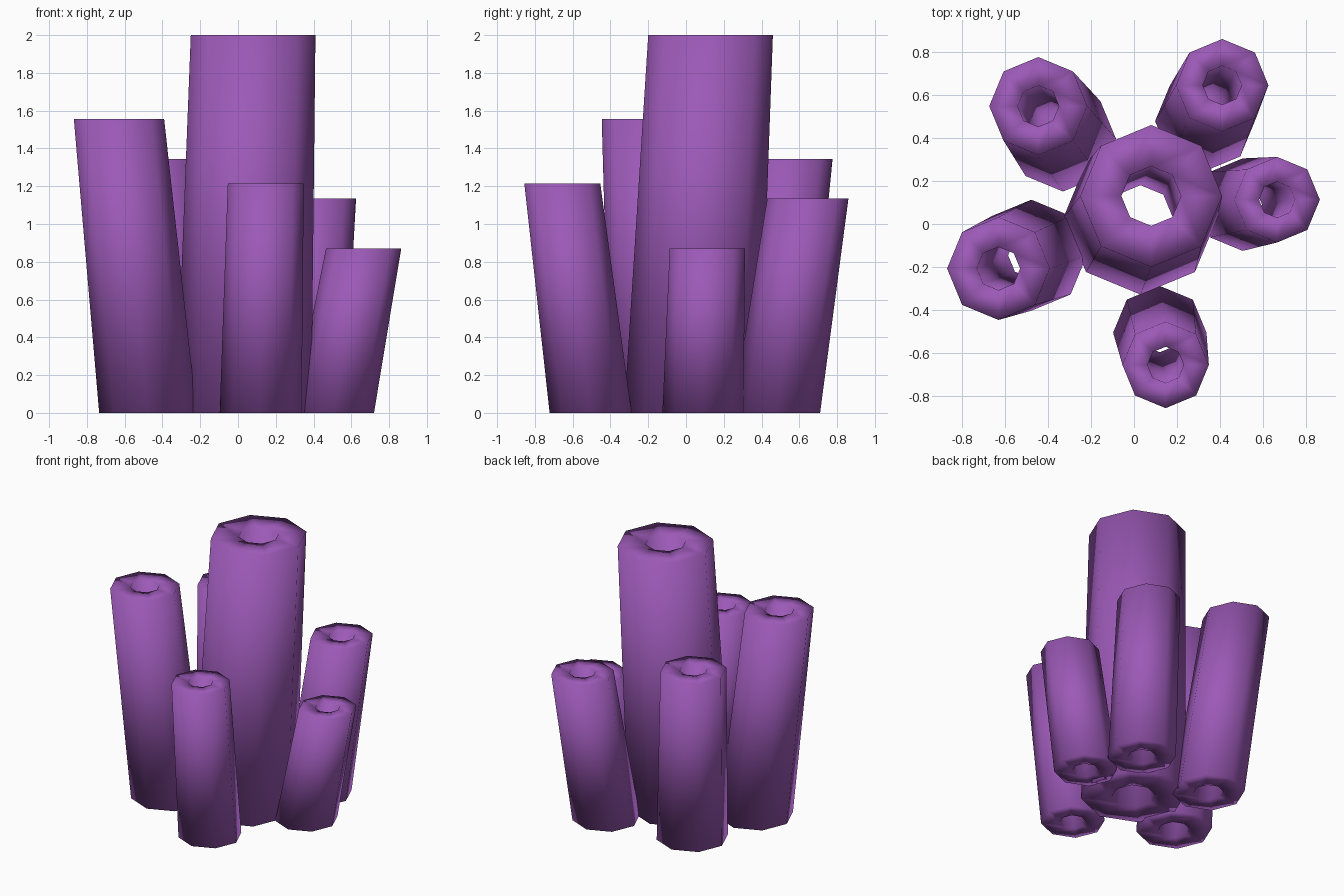
import bpy
from math import cos, sin, pi

if "Cube" in bpy.data.objects:
    bpy.data.objects.remove(bpy.data.objects["Cube"])

SIDES = 8
BORE = 0.42  # hole radius relative to outer radius

mat = bpy.data.materials.new("purple")
mat.diffuse_color = (0.33, 0.10, 0.47, 1)
mat.use_nodes = True
mat.node_tree.nodes["Principled BSDF"].inputs["Base Color"].default_value = mat.diffuse_color


def ring(cx, cy, z, r):
    return [(cx + r * cos(2 * pi * i / SIDES), cy + r * sin(2 * pi * i / SIDES), z)
            for i in range(SIDES)]


def tube(name, base, base_r, top, top_r, height):
    """Leaning, tapered octagonal tube open all the way through."""
    verts = (ring(*base, 0, base_r) + ring(*top, height, top_r)
             + ring(*top, height, top_r * BORE) + ring(*base, 0, base_r * BORE))
    # outer wall, top rim, bore and bottom rim are four strips joining the rings
    faces = []
    for k in range(4):
        a, b = k * SIDES, (k + 1) % 4 * SIDES
        for i in range(SIDES):
            j = (i + 1) % SIDES
            faces.append((a + i, a + j, b + j, b + i))
    mesh = bpy.data.meshes.new(name)
    mesh.from_pydata(verts, [], faces)
    mesh.materials.append(mat)
    mesh.shade_smooth()
    obj = bpy.data.objects.new(name, mesh)
    bpy.context.collection.objects.link(obj)


# Tall middle tube
tube("center_tube", (0.03, 0.03), 0.358, (0.08, 0.13), 0.33, 2.0)
# Shorter tubes leaning outward around it
tube("left_tube", (-0.477, -0.145), 0.258, (-0.63, -0.207), 0.239, 1.555)
tube("front_tube", (0.12, -0.505), 0.217, (0.147, -0.655), 0.201, 1.215)
tube("right_tube", (0.505, 0.09), 0.215, (0.665, 0.113), 0.199, 0.87)
tube("back_right_tube", (0.33, 0.478), 0.232, (0.41, 0.645), 0.215, 1.135)
tube("back_left_tube", (-0.33, 0.397), 0.246, (-0.445, 0.548), 0.228, 1.345)
